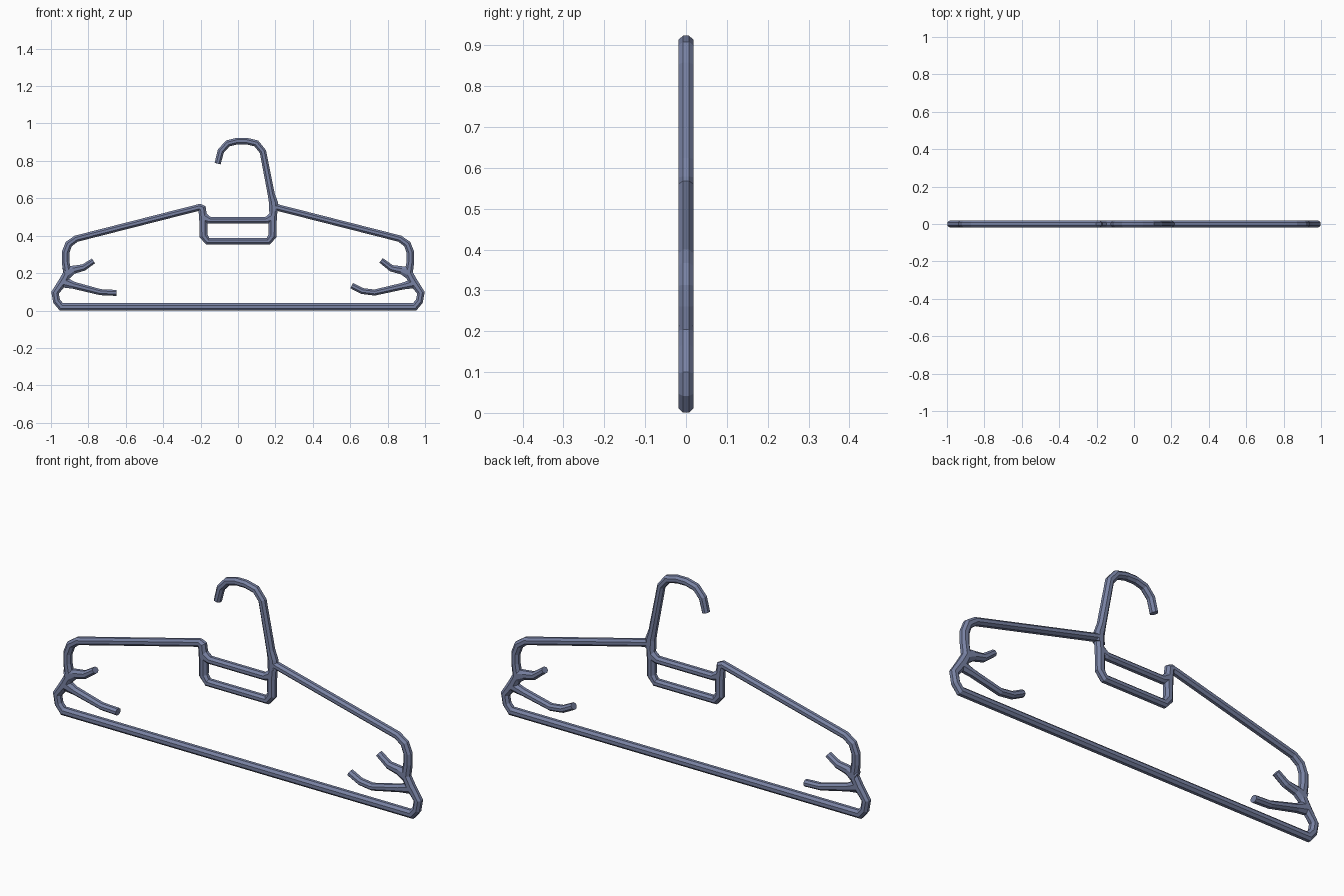
import bpy, bmesh, math
from mathutils import Vector

if "Cube" in bpy.data.objects:
    bpy.data.objects.remove(bpy.data.objects["Cube"])

mat = bpy.data.materials.new("slate_blue_plastic")
mat.diffuse_color = (0.19, 0.225, 0.37, 1)
mat.use_nodes = True
mat.node_tree.nodes["Principled BSDF"].inputs["Base Color"].default_value = mat.diffuse_color
SIDES = 8
DEPTH = 0.0185


def rod(name, pts, closed=False):
    """Sweep an octagonal section with mitred corners along (x, z, half_width) points."""
    bm = bmesh.new()
    n = len(pts)
    rings = []
    for i, (x, z, r) in enumerate(pts):
        p = Vector((x, z))
        a = Vector(pts[i - 1][:2]) if closed or i > 0 else None
        b = Vector(pts[(i + 1) % n][:2]) if closed or i < n - 1 else None
        d1 = (p - a).normalized() if a else (b - p).normalized()
        d2 = (b - p).normalized() if b else d1
        t = (d1 + d2).normalized()
        side = Vector((-t.y, t.x)) * r / max(t.dot(d1), 0.75)
        ring = []
        for k in range(SIDES):
            ang = 2 * math.pi * (k + 0.5) / SIDES
            c = math.cos(ang) / math.cos(math.pi / SIDES)
            s = math.sin(ang) / math.cos(math.pi / SIDES)
            ring.append(bm.verts.new((x + side.x * c, DEPTH * s, z + side.y * c)))
        rings.append(ring)
    for i in range(n if closed else n - 1):
        r0, r1 = rings[i], rings[(i + 1) % n]
        for k in range(SIDES):
            j = (k + 1) % SIDES
            bm.faces.new((r0[k], r0[j], r1[j], r1[k]))
    if not closed:
        bm.faces.new(rings[0])
        bm.faces.new(rings[-1])
    bmesh.ops.recalc_face_normals(bm, faces=bm.faces)
    me = bpy.data.meshes.new(name)
    bm.to_mesh(me)
    bm.free()
    me.materials.append(mat)
    ob = bpy.data.objects.new(name, me)
    bpy.context.collection.objects.link(ob)
    return ob


R = 0.0175

# outer loop: shoulders, rounded ends, trouser bar and the dropped centre
end = [(0.865, 0.384, R), (0.905, 0.355, 0.019), (0.922, 0.31, 0.02), (0.922, 0.262, 0.02),
       (0.912, 0.20, 0.022), (0.935, 0.155, 0.024), (0.978, 0.095, 0.019),
       (0.97, 0.05, 0.019), (0.945, 0.02, 0.0195)]
drop = [(-0.205, 0.552, R), (-0.192, 0.545, 0.02), (-0.185, 0.48, 0.022),
        (-0.185, 0.40, 0.021), (-0.162, 0.37, R)]
left = [(-x, z, r) for x, z, r in reversed(end)]
drop_right = [(-x, z, r) for x, z, r in reversed(drop)]
rod("hanger_frame", end + left + drop + drop_right, closed=True)

# crossbar of the centre window
rod("centre_crossbar", [(-0.19, 0.50, 0.03), (-0.15, 0.482, R), (0.15, 0.482, R), (0.19, 0.50, 0.03)])

# hanging hook
rod("top_hook", [(0.193, 0.53, 0.028), (0.19, 0.575, 0.024), (0.178, 0.62, 0.019),
                 (0.133, 0.85, R), (0.098, 0.893, R), (0.045, 0.906, R), (-0.005, 0.906, R),
                 (-0.055, 0.893, R), (-0.092, 0.852, R), (-0.109, 0.785, 0.0165)])

# strap hooks on each end
rod("upper_strap_hook_left", [(-0.925, 0.195, 0.035), (-0.88, 0.218, 0.022), (-0.825, 0.23, R), (-0.773, 0.265, 0.015)])
rod("upper_strap_hook_right", [(0.92, 0.20, 0.035), (0.875, 0.215, 0.022), (0.82, 0.226, R), (0.765, 0.268, 0.015)])
rod("lower_strap_hook_left", [(-0.94, 0.155, 0.032), (-0.88, 0.135, 0.019), (-0.735, 0.098, 0.016), (-0.65, 0.094, 0.016)])
rod("lower_strap_hook_right", [(0.94, 0.145, 0.026), (0.88, 0.13, 0.018), (0.73, 0.096, 0.016),
                               (0.665, 0.104, 0.016), (0.608, 0.133, 0.016)])
